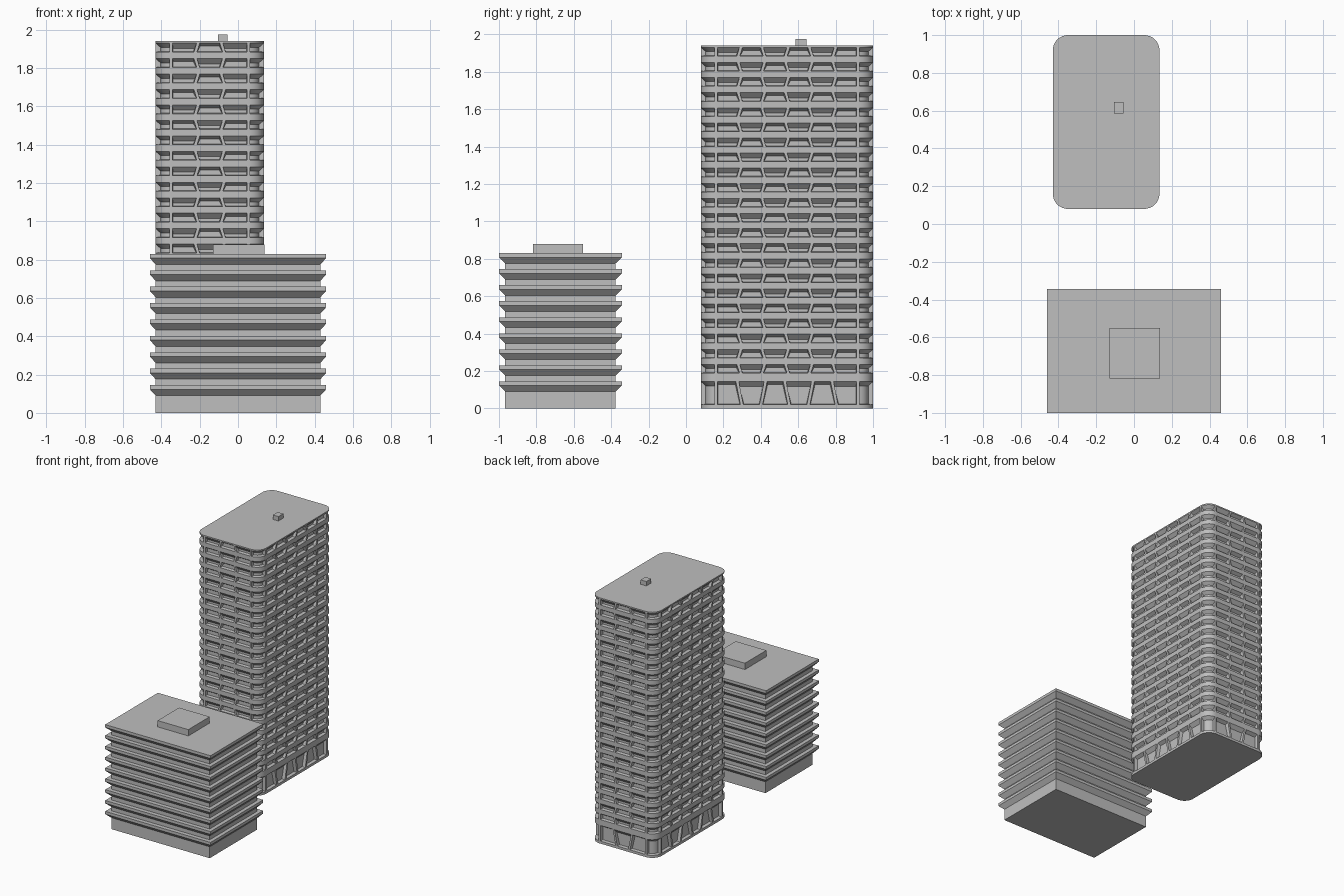
import bpy, bmesh, math

if "Cube" in bpy.data.objects:
    bpy.data.objects.remove(bpy.data.objects["Cube"])

concrete = bpy.data.materials.new("concrete_grey")
concrete.diffuse_color = (0.52, 0.52, 0.52, 1)
concrete.use_nodes = True
concrete.node_tree.nodes["Principled BSDF"].inputs["Base Color"].default_value = concrete.diffuse_color


def finish(bm, name):
    bmesh.ops.remove_doubles(bm, verts=bm.verts, dist=0.00005)
    bmesh.ops.recalc_face_normals(bm, faces=bm.faces)
    me = bpy.data.meshes.new(name)
    bm.to_mesh(me)
    bm.free()
    me.materials.append(concrete)
    ob = bpy.data.objects.new(name, me)
    bpy.context.collection.objects.link(ob)
    return ob


def stack(name, rings):
    """Closed solid through rectangular rings (x0, x1, y0, y1, z)."""
    bm = bmesh.new()
    loops = [[bm.verts.new(p) for p in ((a, c, z), (b, c, z), (b, d, z), (a, d, z))]
             for a, b, c, d, z in rings]
    for lo, hi in zip(loops, loops[1:]):
        for i in range(4):
            bm.faces.new((lo[i], lo[(i + 1) % 4], hi[(i + 1) % 4], hi[i]))
    bm.faces.new(loops[0][::-1])
    bm.faces.new(loops[-1])
    return finish(bm, name)


# Low block: plain core with nine flared floor bands
CORE = (-0.43, 0.43, -0.967, -0.377)
RIM = (-0.46, 0.46, -1.0, -0.343)
rings = [CORE + (0,)]
for i in range(9):
    top = 0.145 + i * 0.0856
    rings += [CORE + (top - 0.055,), RIM + (top - 0.022,), RIM + (top,)]
    if i < 8:
        rings.append(CORE + (top,))
stack("low_block", rings)
stack("low_block_roof_box", [(-0.13, 0.138, -0.817, -0.55, z) for z in (0.83, 0.88)])
stack("tower_roof_box", [(-0.105, -0.056, 0.585, 0.645, z) for z in (1.94, 1.975)])

# Tower outline: rounded rectangle described side by side
X0, X1, Y0, Y1, R, H = -0.43, 0.135, 0.08, 1.0, 0.08, 1.94
GAP, ARC, DEPTH = 0.008, math.pi / 2 * 0.08, 0.025
LX, LY = X1 - X0 - 2 * R, Y1 - Y0 - 2 * R
# start point, direction angle and window count of each flat side
SIDES = [((X0 + R, Y0), 0, LX, 3), ((X1, Y0 + R), 1, LY, 6),
         ((X1 - R, Y1), 2, LX, 3), ((X0, Y1 - R), 3, LY, 6)]


def point(side, s, z, depth=0.0):
    """Point on a side; s past the flat length runs round the next corner."""
    (px, py), turn, length, _ = SIDES[side]
    a = turn * math.pi / 2
    t = min(s, length)
    b = a + max(0.0, s - length) / R
    cx = px + math.cos(a) * t - math.sin(a) * R
    cy = py + math.sin(a) * t + math.cos(a) * R
    return (cx + math.sin(b) * (R - depth), cy - math.cos(b) * (R - depth), z)


def columns(row, slant, at_top):
    """Facade columns as (side, s, window); window marks what follows."""
    out = []
    for k, (_, _, length, n) in enumerate(SIDES):
        w = length / n
        for i in range(n):
            wide = ((i + row) % 2 == 0) == at_top
            e = slant if wide else -slant
            left = i * w + GAP - (e if i > 0 else 0)
            right = (i + 1) * w - GAP + (e if i < n - 1 else 0)
            out += [(k, left, 1 + (i + row) % 2), (k, right, 0)]
        out.append((k, length, 0))
        a0, a1, seg = length + GAP, length + ARC - GAP, 5
        out += [(k, a0 + (a1 - a0) * j / seg, 3 if j < seg else 0) for j in range(seg + 1)]
        out.append((k, length + ARC, 0))
    return out


# Tower floors: a tall ground row, then 22 rows of alternating windows
rows = [(0.02, 0.143, 1, 0.012)]
for i in range(21, -1, -1):
    top = 1.93 - i * 0.0807
    rows.append((top - 0.046, top, i, 0.007))

bm = bmesh.new()


def quad(*pts):
    bm.faces.new([bm.verts.new(p) for p in pts])


levels = []
for z0, z1, row, slant in rows:
    lo, hi = columns(row, slant, False), columns(row, slant, True)
    levels += [(z0, lo), (z1, hi)]
    for j in range(len(lo)):
        n = (j + 1) % len(lo)
        (k, a, win), (kn, b, _) = lo[j], lo[n]
        c, d = hi[j][1], hi[n][1]
        A, B = point(k, a, z0), point(kn, b, z0)
        C, D = point(k, c, z1), point(kn, d, z1)
        if not win:
            quad(A, B, D, C)
            continue
        # Recessed pane with sloping soffit
        drop = (0, 0.027, 0.016, 0.022)[win]
        first = win < 3 or lo[j - 1][2] == 0
        last = win < 3 or lo[n][2] == 0
        il, ir = 0.003 * first, -0.003 * last
        E, F = point(k, a + il, z0 + 0.003, DEPTH), point(kn, b + ir, z0 + 0.003, DEPTH)
        G, I = point(k, c + il, z1 - drop, DEPTH), point(kn, d + ir, z1 - drop, DEPTH)
        quad(E, F, I, G)
        quad(A, B, F, E)
        quad(G, I, D, C)
        if first:
            quad(A, E, G, C)
        if last:
            quad(F, B, D, I)

# Plain spandrel bands between the window rows, plus base and roof
levels = [(0.0, levels[0][1])] + levels + [(H, levels[-1][1])]
for (z0, lo), (z1, hi) in zip(levels[::2], levels[1::2]):
    for j in range(len(lo)):
        n = (j + 1) % len(lo)
        quad(point(*lo[j][:2], z0), point(*lo[n][:2], z0),
             point(*hi[n][:2], z1), point(*hi[j][:2], z1))
for z, cols in (levels[0], levels[-1]):
    quad(*[point(k, s, z) for k, s, _ in cols])
tower = finish(bm, "tower")

# Smooth the rounded corners only
bpy.context.view_layer.objects.active = tower
tower.select_set(True)
bpy.ops.object.shade_smooth_by_angle(angle=math.radians(25))
